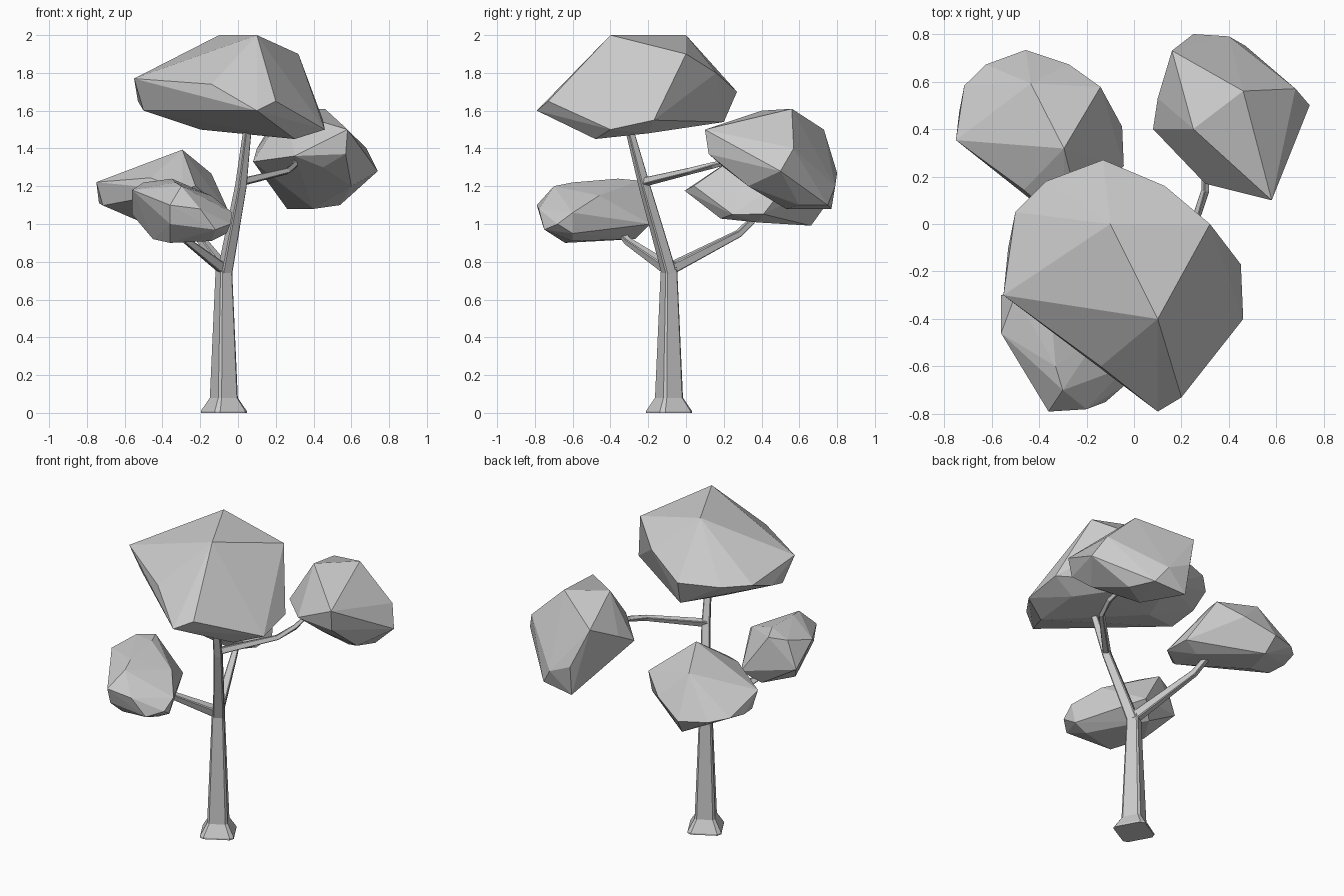
import bpy, bmesh, math
from mathutils import Matrix, Vector

if "Cube" in bpy.data.objects:
    bpy.data.objects.remove(bpy.data.objects["Cube"])

GREY = (.6, .6, .6, 1)
grey = bpy.data.materials.new("plain grey")
grey.use_nodes = True
grey.diffuse_color = GREY
grey.node_tree.nodes["Principled BSDF"].inputs["Base Color"].default_value = GREY


def add_object(name, bm):
    bmesh.ops.recalc_face_normals(bm, faces=bm.faces)
    mesh = bpy.data.meshes.new(name)
    bm.to_mesh(mesh)
    bm.free()
    mesh.materials.append(grey)
    obj = bpy.data.objects.new(name, mesh)
    bpy.context.collection.objects.link(obj)
    return obj


def limb(name, path, radii, turn=-106, chamfer=7):
    """Tapered square tube with narrow chamfered corners, swept along a path."""
    angles = [math.radians(turn + 90 * k + side * chamfer) for k in range(4) for side in (-1, 1)]
    bm = bmesh.new()
    points = [Vector(p) for p in path]
    last = len(points) - 1
    rings = []
    for i, (point, radius) in enumerate(zip(points, radii)):
        along = points[min(i + 1, last)] - points[max(i - 1, 0)]
        tilt = Vector((0, 0, 1)).rotation_difference(along)
        rings.append([bm.verts.new(point + tilt @ Vector((radius * math.cos(a), radius * math.sin(a), 0)))
                      for a in angles])
    count = len(angles)
    for low, high in zip(rings, rings[1:]):
        for k in range(count):
            n = (k + 1) % count
            bm.faces.new((low[k], low[n], high[n], high[k]))
    bm.faces.new(rings[0][::-1])
    bm.faces.new(rings[-1])
    return add_object(name, bm)


def foliage(name, points, placement=Matrix()):
    """Faceted leaf clump wrapped around a few corner points."""
    bm = bmesh.new()
    for point in points:
        bm.verts.new(placement @ Vector(point))
    hull = bmesh.ops.convex_hull(bm, input=bm.verts[:])
    loose = [v for v in hull["geom_interior"] if isinstance(v, bmesh.types.BMVert)]
    bmesh.ops.delete(bm, geom=loose, context='VERTS')
    return add_object(name, bm)


# Trunk with flared foot
cx, cy = -.075, -.09
fork = (cx, cy, .76)
limb("trunk",
     [(cx, cy, z) for z in (0, .01, .08, .74, .8)],
     [.123, .123, .075, .045, .038])

# Branches
limb("main_branch",
     [(-.07, cy, .74), (-.05, -.12, .85), (.015, -.22, 1.2), (.05, -.3, 1.5), (.06, -.32, 1.6)],
     [.04, .038, .031, .022, .02])
limb("back_left_branch",
     [(.01, -.23, 1.22), (.26, .02, 1.28), (.3, .14, 1.31), (.3, .23, 1.33)],
     [.025, .018, .017, .013])
limb("back_right_branch",
     [fork, (-.22, .28, .95), (-.25, .36, 1.03), (-.25, .38, 1.1)],
     [.036, .022, .02, .018])
limb("front_right_branch",
     [fork, (-.27, -.31, .91), (-.32, -.38, 1)],
     [.036, .022, .018])

# Top crown, listed from its ridge down to its underside
crown = [
    (-.1, 0, 2), (.1, -.4, 2), (.32, 0, 1.9), (.13, .16, 1.8),
    (-.55, -.3, 1.77), (-.14, -.6, 1.74), (-.13, .27, 1.7), (-.37, .18, 1.7),
    (-.5, .05, 1.7), (-.53, -.1, 1.65), (.2, -.73, 1.65), (.1, -.79, 1.6),
    (-.5, -.25, 1.6), (.45, -.17, 1.55), (-.1, .2, 1.54), (.46, -.4, 1.5),
    (-.2, -.1, 1.5), (.3, -.2, 1.48), (.3, -.48, 1.45)]
foliage("top_foliage", crown)

# The same clump, smaller and tipped back
foliage("back_right_foliage", crown,
        Matrix.Translation((-.4, .38, 1.18))
        @ Matrix.Rotation(math.radians(-12), 4, 'X')
        @ Matrix.Scale(.7, 4)
        @ Matrix.Translation((.05, .25, -1.72)))

foliage("back_left_foliage", [
    (.46, .56, 1.61), (.25, .4, 1.6), (.58, .1, 1.5), (.16, .73, 1.5),
    (.68, .57, 1.4), (.1, .53, 1.4), (.57, .12, 1.37), (.3, .17, 1.36),
    (.08, .4, 1.33), (.74, .5, 1.28), (.25, .8, 1.27), (.45, .2, 1.3),
    (.6, .33, 1.2), (.4, .79, 1.2), (.47, .75, 1.1), (.26, .77, 1.08),
    (.54, .6, 1.1), (.4, .53, 1.08)])

foliage("front_right_foliage", [
    (-.35, -.36, 1.24), (-.4, -.25, 1.23), (-.5, -.3, 1.22), (-.33, -.6, 1.22),
    (-.3, -.7, 1.2), (-.56, -.46, 1.18), (-.14, -.46, 1.15), (-.36, -.79, 1.1),
    (-.2, -.78, 1.08), (-.03, -.6, 1.06), (-.56, -.3, 1.05), (-.04, -.68, 1),
    (-.25, -.19, 1), (-.12, -.75, .97), (-.36, -.76, 1), (-.06, -.6, .95),
    (-.45, -.45, .92), (-.34, -.27, .92), (-.14, -.6, .91), (-.36, -.64, .9)])
